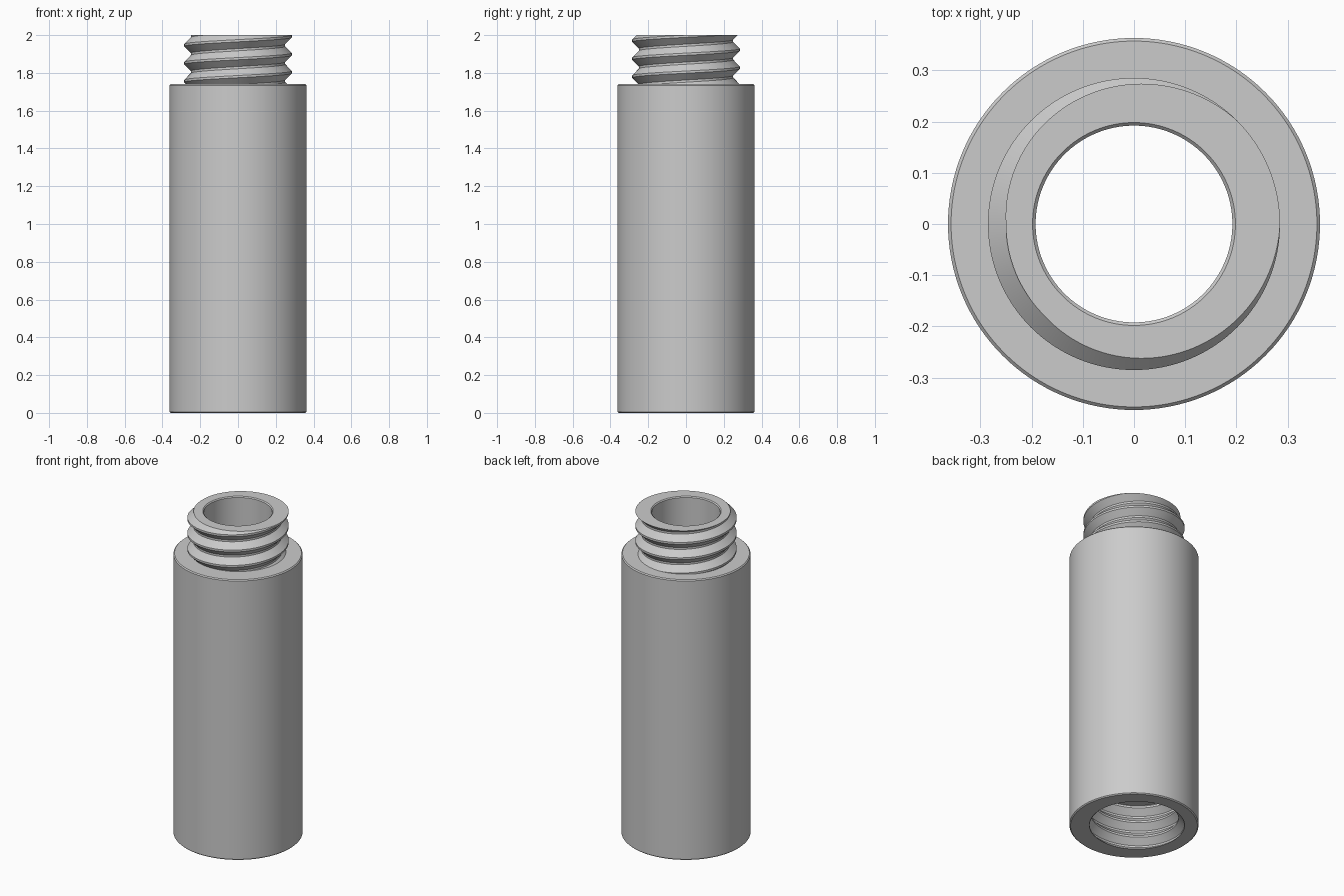
import bpy, bmesh
from math import sin, cos, pi, floor, radians

cube = bpy.data.objects.get("Cube")
if cube:
    bpy.data.objects.remove(cube, do_unlink=True)

# Main dimensions
SEGMENTS = 128
HEIGHT, SHOULDER, SOCKET = 2.0, 1.74, 0.28
BODY_R, BORE_R = 0.363, 0.192
CREST_R, ROOT_R, PITCH = 0.285, 0.25, 0.095
EDGE = 0.006

# Thread profile as fractions of one pitch: crest flat, flank, root flat, flank
STEPS = [(0, CREST_R), (0.125, CREST_R), (0.5, ROOT_R), (0.625, ROOT_R), (1, CREST_R)]


def thread_radius(phase):
    """Radius of the trapezoid thread at a phase measured in pitches."""
    t = phase - floor(phase)
    for (a, ra), (b, rb) in zip(STEPS, STEPS[1:]):
        if t <= b:
            return ra + (rb - ra) * (t - a) / (b - a)
    return CREST_R


def thread_column(angle, low, high, datum):
    """Points up one side of a right-hand thread, trimmed flat at both ends."""
    points = []
    turns = int((high - low) / PITCH) + 3
    for turn in range(-turns - 2, turns + 3):
        for frac, _ in STEPS[:4]:
            # downward from the crest, so the phase runs against height
            z = datum + PITCH * (angle / (2 * pi) + turn - frac)
            z = min(max(z, low), high)
            phase = angle / (2 * pi) - (z - datum) / PITCH
            points.append((thread_radius(phase), z))
    return sorted(points, key=lambda p: p[1])


def section(angle):
    """Closed wall section: socket, base, outside, shoulder, neck, bore."""
    socket = thread_column(angle, 0, SOCKET, HEIGHT - SHOULDER)
    neck = thread_column(angle, SHOULDER, HEIGHT, HEIGHT)
    outside = [(BODY_R - EDGE, 0), (BODY_R, EDGE),
               (BODY_R, SHOULDER - EDGE), (BODY_R - EDGE, SHOULDER)]
    bore = [(BORE_R + EDGE, HEIGHT), (BORE_R, HEIGHT - EDGE), (BORE_R, SOCKET)]
    return socket[::-1] + outside + neck + bore


# Sweep the section around the axis, then weld the seam and flat ends
bm = bmesh.new()
columns = []
for i in range(SEGMENTS + 1):
    a = 2 * pi * i / SEGMENTS
    columns.append([bm.verts.new((r * cos(a), r * sin(a), z)) for r, z in section(a)])
for left, right in zip(columns, columns[1:]):
    n = len(left)
    for j in range(n):
        k = (j + 1) % n
        bm.faces.new((left[j], right[j], right[k], left[k]))
bmesh.ops.remove_doubles(bm, verts=bm.verts, dist=0.00002)
bmesh.ops.recalc_face_normals(bm, faces=bm.faces)

mesh = bpy.data.meshes.new("threaded_tube")
bm.to_mesh(mesh)
bm.free()
tube = bpy.data.objects.new("threaded_tube", mesh)
bpy.context.collection.objects.link(tube)

# Plain grey metal
grey = bpy.data.materials.new("light_grey")
grey.use_nodes = True
colour = (0.6, 0.6, 0.6, 1)
grey.diffuse_color = colour
grey.node_tree.nodes["Principled BSDF"].inputs["Base Color"].default_value = colour
mesh.materials.append(grey)

# Smooth walls with crisp thread edges
bpy.ops.object.select_all(action="DESELECT")
tube.select_set(True)
bpy.context.view_layer.objects.active = tube
bpy.ops.object.shade_smooth_by_angle(angle=radians(30))
